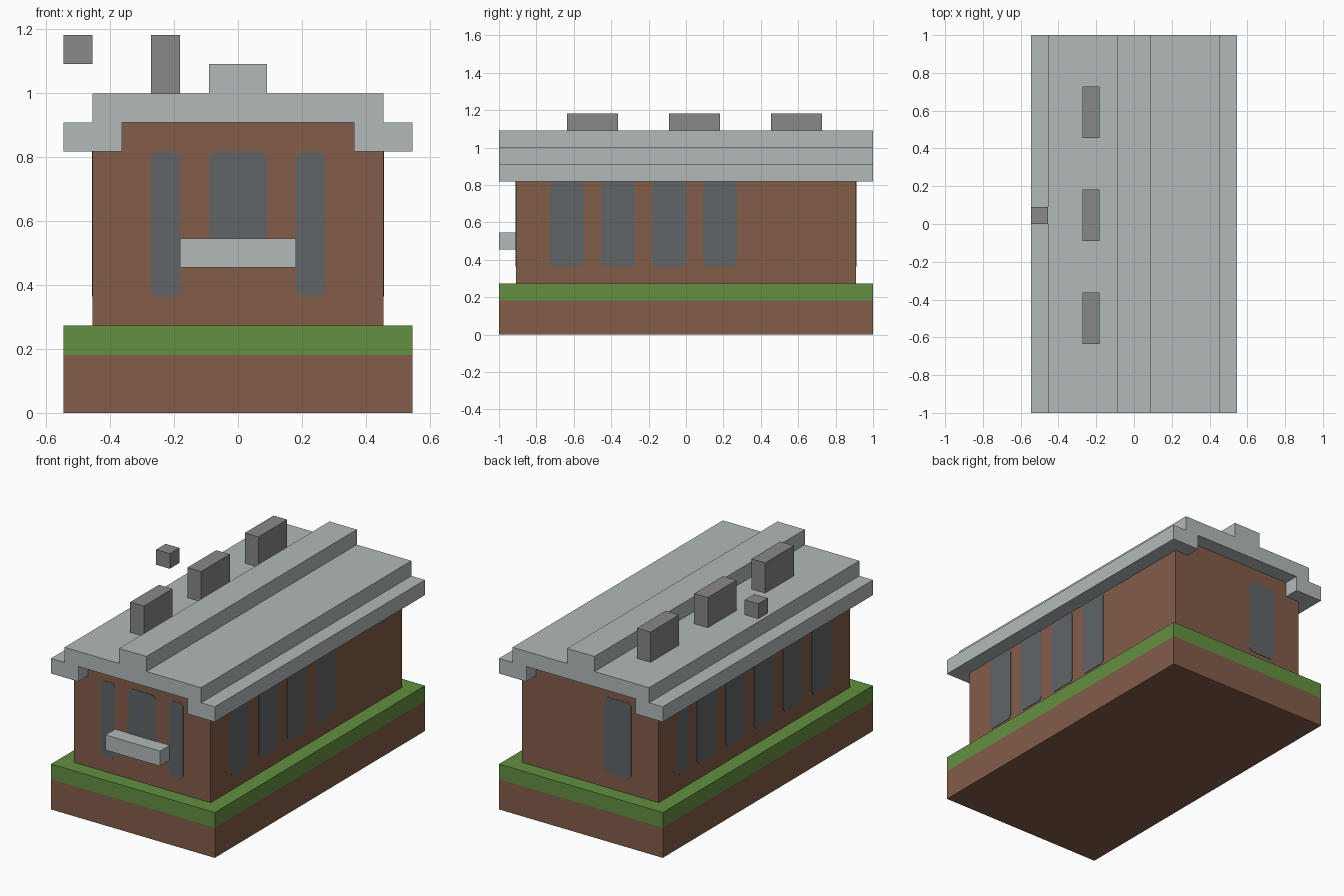
import bpy
import bmesh

cube = bpy.data.objects.get("Cube")
if cube:
    bpy.data.objects.remove(cube, do_unlink=True)

U = 1 / 11  # building module


def material(name, rgb):
    linear = [((c / 255 + 0.055) / 1.055) ** 2.4 for c in rgb] + [1]
    mat = bpy.data.materials.new(name)
    mat.use_nodes = True
    mat.diffuse_color = linear
    node = next(n for n in mat.node_tree.nodes if n.type == "BSDF_PRINCIPLED")
    node.inputs["Base Color"].default_value = linear
    return mat


BROWN = material("brown brick", (131, 93, 73))
GREEN = material("grass green", (98, 144, 64))
STONE = material("pale stone", (178, 186, 186))
GLASS = material("window grey", (96, 101, 104))
SMOKE = material("chimney grey", (136, 136, 136))


def prism(name, outline, place, start, end, mat):
    """Extrude a 2D outline between two depths; place maps (a, b, depth) to xyz."""
    bm = bmesh.new()
    rings = [[bm.verts.new(place(a * U, b * U, d)) for a, b in outline]
             for d in (start * U, end * U)]
    bm.faces.new(rings[0])
    bm.faces.new(rings[1])
    n = len(outline)
    for i in range(n):
        j = (i + 1) % n
        bm.faces.new((rings[0][i], rings[0][j], rings[1][j], rings[1][i]))
    bmesh.ops.recalc_face_normals(bm, faces=bm.faces)
    mesh = bpy.data.meshes.new(name)
    bm.to_mesh(mesh)
    bm.free()
    mesh.materials.append(mat)
    obj = bpy.data.objects.new(name, mesh)
    bpy.context.collection.objects.link(obj)
    return obj


def along_y(a, b, d):
    return (a, d, b)


def along_x(a, b, d):
    return (d, a, b)


def box(name, x, y, z, mat):
    outline = [(x[0], z[0]), (x[1], z[0]), (x[1], z[1]), (x[0], z[1])]
    return prism(name, outline, along_y, y[0], y[1], mat)


def window(name, span, z, place, wall):
    """Thin plate with clipped corners, just proud of a wall."""
    (a, b), (lo, hi), c = span, z, 0.2
    outline = [(a + c, lo), (b - c, lo), (b, lo + c), (b, hi - c),
               (b - c, hi), (a + c, hi), (a, hi - c), (a, lo + c)]
    proud = 0.03 if wall > 0 else -0.03
    prism(name, outline, place, wall - proud, wall + proud, GLASS)


# Ground block
box("earth_base", (-6, 6), (-11, 11), (0, 2), BROWN)
box("grass_layer", (-6, 6), (-11, 11), (2, 3), GREEN)

# Walls, with the gable rising into the roof
half = [(5, 3), (5, 9), (4, 9), (4, 10)]
prism("walls", half + [(-x, z) for x, z in reversed(half)], along_y, -10, 10, BROWN)

# Stepped roof
half = [(4, 10), (4, 9), (6, 9), (6, 10), (5, 10), (5, 11), (1, 11), (1, 12)]
prism("roof", half + [(-x, z) for x, z in reversed(half)], along_y, -11, 11, STONE)

# Balcony, chimneys and the floating smoke puff
box("balcony", (-2, 2), (-11, -10), (5, 6), STONE)
for i, y in enumerate((-7, -1, 5)):
    box(f"chimney_{i + 1}", (-3, -2), (y, y + 3), (11, 13), SMOKE)
box("smoke_puff", (-6, -5), (0, 1), (12, 13), SMOKE)

# Front and back windows
window("front_window_right", (-3, -2), (4, 9), along_y, -10)
window("front_window_left", (2, 3), (4, 9), along_y, -10)
window("balcony_door", (-1, 1), (5.2, 9), along_y, -10)
window("back_window", (-3, -1), (4, 9), along_y, 10)

# Side windows: four on the left wall, a longer row on the right wall
for i in range(4):
    window(f"left_window_{i + 1}", (3 * i - 8, 3 * i - 6), (4, 9), along_x, 5)
for i in range(5):
    window(f"right_window_{i + 1}", (3 * i - 8, 3 * i - 6), (4, 9), along_x, -5)
window("right_window_narrow", (7, 8), (4, 9), along_x, -5)
